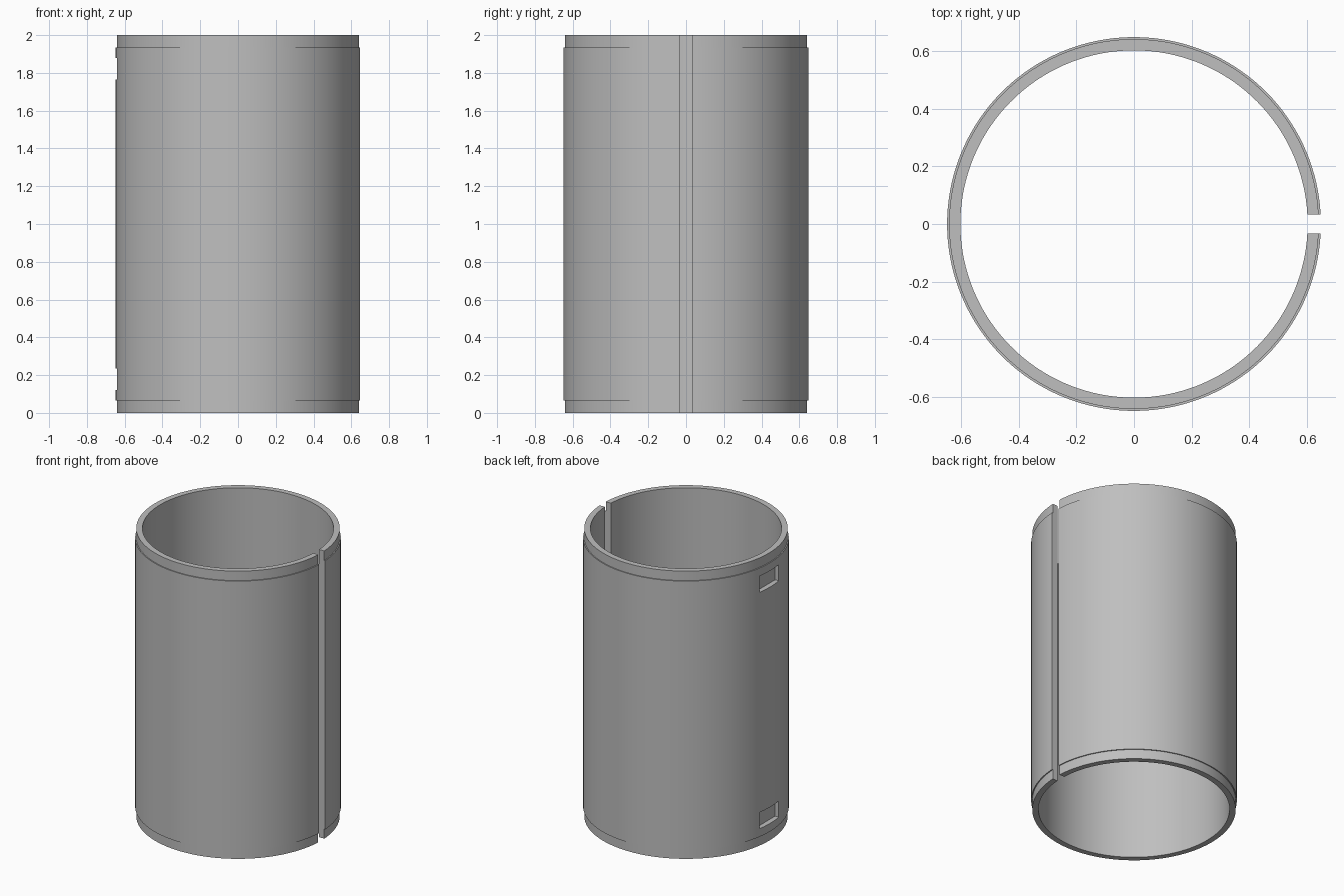
import bpy
import bmesh
from math import asin, cos, sin, pi, radians

if "Cube" in bpy.data.objects:
    bpy.data.objects.remove(bpy.data.objects["Cube"], do_unlink=True)

HEIGHT = 2.0
OUTER, RIM, INNER = 0.648, 0.641, 0.602
RIM_HEIGHT = 0.066
HALF_GAP = 0.033
SEGMENTS = 144
POCKET_HALF_WIDTH = 0.105
POCKET_FLOOR = 0.612
POCKET_LOW, POCKET_HIGH = 0.122, 0.235

grey = bpy.data.materials.new("plain_grey")
grey.use_nodes = True
grey.diffuse_color = (0.52, 0.52, 0.52, 1)
grey.node_tree.nodes["Principled BSDF"].inputs["Base Color"].default_value = grey.diffuse_color


def add_object(name, bm):
    bmesh.ops.recalc_face_normals(bm, faces=bm.faces)
    mesh = bpy.data.meshes.new(name)
    bm.to_mesh(mesh)
    bm.free()
    mesh.materials.append(grey)
    obj = bpy.data.objects.new(name, mesh)
    bpy.context.collection.objects.link(obj)
    return obj


# Split sleeve: wall section with a stepped rim at each end, swept to a parallel slit
section = [
    (INNER, 0), (RIM, 0), (RIM, RIM_HEIGHT), (OUTER, RIM_HEIGHT),
    (OUTER, HEIGHT - RIM_HEIGHT), (RIM, HEIGHT - RIM_HEIGHT),
    (RIM, HEIGHT), (INNER, HEIGHT),
]
bm = bmesh.new()
rings = []
for i in range(SEGMENTS + 1):
    ring = []
    for r, z in section:
        start = asin(HALF_GAP / r)
        a = start + (2 * pi - 2 * start) * i / SEGMENTS
        ring.append(bm.verts.new((r * cos(a), r * sin(a), z)))
    rings.append(ring)
count = len(section)
for a, b in zip(rings, rings[1:]):
    for j in range(count):
        k = (j + 1) % count
        bm.faces.new((a[j], a[k], b[k], b[j]))
bm.faces.new(rings[0])
bm.faces.new(rings[-1])
sleeve = add_object("split_sleeve", bm)

# Two blind rectangular pockets opposite the slit
bm = bmesh.new()
for low, high in ((POCKET_LOW, POCKET_HIGH), (HEIGHT - POCKET_HIGH, HEIGHT - POCKET_LOW)):
    box = bmesh.ops.create_cube(bm, size=1)["verts"]
    depth = 0.1
    bmesh.ops.scale(bm, vec=(depth, 2 * POCKET_HALF_WIDTH, high - low), verts=box)
    bmesh.ops.translate(bm, vec=(-POCKET_FLOOR - depth / 2, 0, (low + high) / 2), verts=box)
cutter = add_object("pocket_cutter", bm)
cutter.hide_render = True

bpy.ops.object.select_all(action="DESELECT")
sleeve.select_set(True)
bpy.context.view_layer.objects.active = sleeve
cut = sleeve.modifiers.new("pockets", "BOOLEAN")
cut.operation = "DIFFERENCE"
cut.solver = "EXACT"
cut.object = cutter
bpy.ops.object.modifier_apply(modifier=cut.name)
bpy.data.objects.remove(cutter, do_unlink=True)

# Smooth walls with crisp rims and pocket edges
bpy.ops.object.shade_smooth_by_angle(angle=radians(30))
